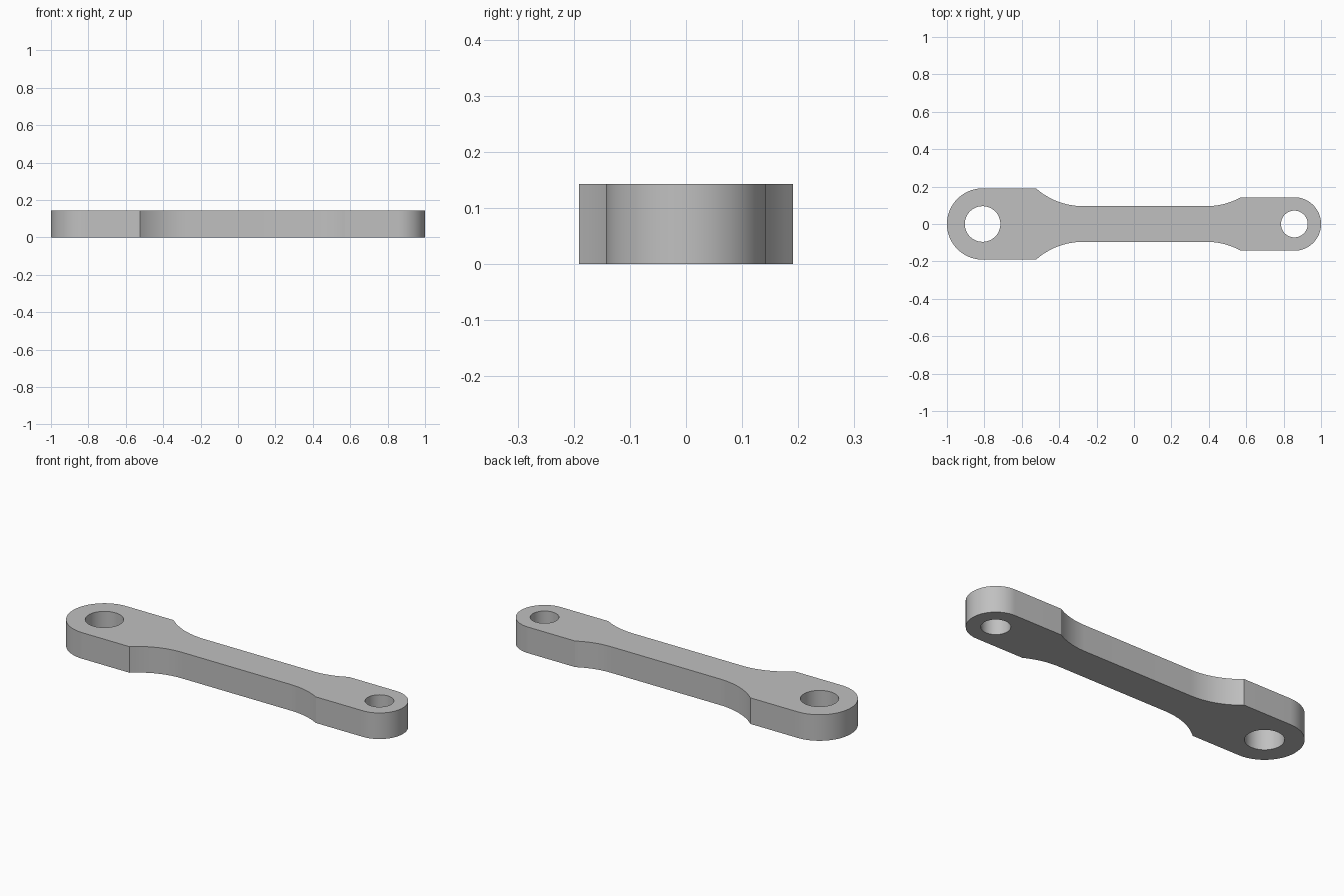
import bpy
import bmesh
from math import asin, cos, pi, radians, sin, sqrt
from mathutils import Vector

cube = bpy.data.objects.get("Cube")
if cube:
    bpy.data.objects.remove(cube, do_unlink=True)

U = 1 / 21                 # design unit
THICKNESS = 3 * U
SHANK = 2 * U              # half width of the middle bar
FILLET = 8 * U             # radius of the blends into the bar


def arc(cx, cy, radius, start, end, steps):
    return [(cx + radius * cos(start + (end - start) * i / steps),
             cy + radius * sin(start + (end - start) * i / steps))
            for i in range(steps + 1)]


def blend(corner_x, half_width, direction):
    """Concave arc from the shoulder corner down to the bar."""
    rise = half_width - SHANK
    run = sqrt(2 * FILLET * rise - rise * rise)
    sweep = asin(run / FILLET)
    return arc(corner_x + direction * run, SHANK + FILLET, FILLET,
               -pi / 2 - direction * sweep, -pi / 2, 12)


# Upper half outline, right to left, then mirrored for the lower half
upper = arc(18 * U, 0, 3 * U, 0, pi / 2, 24)
upper += blend(12 * U, 3 * U, -1)
upper += reversed(blend(-11 * U, 4 * U, 1))
upper += arc(-17 * U, 0, 4 * U, pi / 2, pi, 24)
outline = upper + [(x, -y) for x, y in reversed(upper[1:-1])]

# Pin holes
big_hole = arc(-17 * U, 0, 2 * U, 0, 2 * pi, 64)[:-1]
small_hole = arc(18 * U, 0, 1.5 * U, 0, 2 * pi, 64)[:-1]

# Fill the profile and extrude it upward
bm = bmesh.new()
edges = []
for loop in (outline, big_hole, small_hole):
    verts = [bm.verts.new((x, y, 0)) for x, y in loop]
    edges += [bm.edges.new((v, verts[i - 1])) for i, v in enumerate(verts)]
bmesh.ops.triangle_fill(bm, use_beauty=True, use_dissolve=False, edges=edges)
result = bmesh.ops.extrude_face_region(bm, geom=bm.faces[:], use_keep_orig=True)
top = [v for v in result["geom"] if isinstance(v, bmesh.types.BMVert)]
bmesh.ops.translate(bm, vec=Vector((0, 0, THICKNESS)), verts=top)
bmesh.ops.recalc_face_normals(bm, faces=bm.faces[:])

mesh = bpy.data.meshes.new("link_arm")
bm.to_mesh(mesh)
bm.free()
link = bpy.data.objects.new("link_arm", mesh)
bpy.context.collection.objects.link(link)

# Plain grey finish
grey = bpy.data.materials.new("light grey")
grey.use_nodes = True
color = (0.53, 0.53, 0.53, 1)
grey.diffuse_color = color
grey.node_tree.nodes["Principled BSDF"].inputs["Base Color"].default_value = color
mesh.materials.append(grey)

bpy.ops.object.select_all(action="DESELECT")
link.select_set(True)
bpy.context.view_layer.objects.active = link
bpy.ops.object.shade_smooth_by_angle(angle=radians(20))
